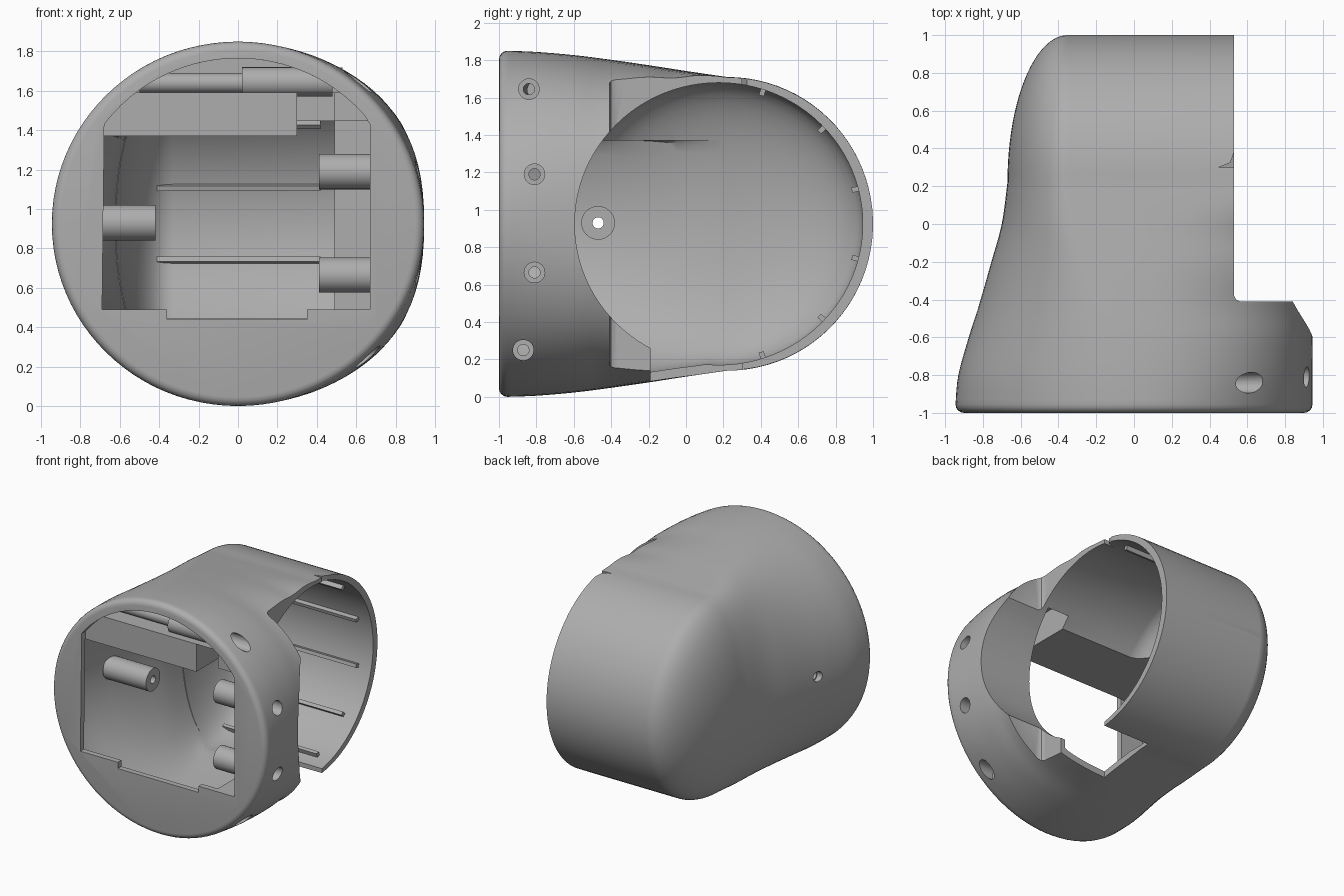
import bpy, bmesh, math

if "Cube" in bpy.data.objects:
    bpy.data.objects.remove(bpy.data.objects["Cube"], do_unlink=True)

CZ = 0.925                      # height of the main axis
VOID_Y, VOID_R = 0.175, 0.77    # inner drum
WALL = 0.05

grey = bpy.data.materials.new("plain_grey")
grey.use_nodes = True
colour = (0.42, 0.42, 0.42, 1)
grey.diffuse_color = colour
grey.node_tree.nodes["Principled BSDF"].inputs["Base Color"].default_value = colour


def loft(name, rings):
    """Closed solid skinned through rings of equal point count."""
    bm = bmesh.new()
    loops = [[bm.verts.new(p) for p in ring] for ring in rings]
    n = len(loops[0])
    for a, b in zip(loops, loops[1:]):
        for i in range(n):
            j = (i + 1) % n
            bm.faces.new((a[i], a[j], b[j], b[i]))
    bm.faces.new(loops[0])
    bm.faces.new(loops[-1])
    bmesh.ops.recalc_face_normals(bm, faces=bm.faces)
    mesh = bpy.data.meshes.new(name)
    bm.to_mesh(mesh)
    bm.free()
    mesh.materials.append(grey)
    obj = bpy.data.objects.new(name, mesh)
    bpy.context.collection.objects.link(obj)
    return obj


def prism(name, pts, axis, lo, hi):
    def place(p, d):
        q = list(p)
        q.insert("xyz".index(axis), d)
        return q
    return loft(name, [[place(p, d) for p in pts] for d in (lo, hi)])


def box(name, x, y, z):
    return prism(name, [(x[0], y[0]), (x[1], y[0]), (x[1], y[1]), (x[0], y[1])], "z", *z)


def circle(a, b, r, n=32):
    return [(a + r * math.cos(2 * math.pi * i / n), b + r * math.sin(2 * math.pi * i / n))
            for i in range(n)]


def rod(name, y, z, r, lo, hi):
    return prism(name, circle(y, z, r), "x", lo, hi)


def cut(obj, cutters):
    """Subtract the cutters, bake the result and remove them."""
    for c in cutters:
        c.hide_render = True
        m = obj.modifiers.new("cut", "BOOLEAN")
        m.operation, m.solver, m.object = "DIFFERENCE", "EXACT", c
    graph = bpy.context.evaluated_depsgraph_get()
    mesh = bpy.data.meshes.new_from_object(obj.evaluated_get(graph))
    obj.modifiers.clear()
    obj.data = mesh
    for c in cutters:
        bpy.data.objects.remove(c, do_unlink=True)


def smooth(obj):
    bpy.ops.object.select_all(action="DESELECT")
    obj.select_set(True)
    bpy.context.view_layer.objects.active = obj
    bpy.ops.object.shade_smooth_by_angle(angle=math.radians(28))


# Outer shell: round front blending into a drum with a domed left end
# columns: y, left edge, right edge, crown x, half height, right squareness
stations = [
    (-0.955, -0.945, 0.945, 0.0, 0.925, 2),
    (-0.8, -0.93, 0.945, -0.03, 0.919, 2.2),
    (-0.6, -0.875, 0.945, -0.08, 0.902, 2.4),
    (-0.41, -0.815, 0.94, -0.15, 0.878, 2.6),
    (-0.2, -0.755, 0.94, -0.23, 0.848, 3.4),
    (0.0, -0.70, 0.94, -0.31, 0.817, 4.6),
    (0.22, -0.67, 0.94, -0.35, 0.785, 10),
]


def spline(p0, p1, p2, p3, t):
    return [b + 0.5 * t * (c - a + t * (2 * a - 5 * b + 4 * c - d + t * (3 * (b - c) + d - a)))
            for a, b, c, d in zip(p0, p1, p2, p3)]


def section(y, left, right, crown, half, n, count=96):
    ring = []
    for i in range(count):
        t = 2 * math.pi * i / count
        co, si = math.cos(t), math.sin(t)
        e, width = (2 / n, right - crown) if co > 0 else (1, crown - left)
        x = crown + math.copysign(width * abs(co) ** e, co)
        ring.append((x, y, CZ + math.copysign(half * abs(si) ** e, si)))
    return ring


rows = []
last = len(stations) - 1
for i in range(last):
    quad = [stations[min(max(i + d, 0), last)] for d in (-1, 0, 1, 2)]
    rows += [spline(*quad, k / 4) for k in range(4)]
rings = []
for k in range(4):                          # rounded front lip
    a = math.radians(k * 22.5)
    s = 0.045 * (1 - math.sin(a))
    rings.append(section(-0.955 - 0.045 * math.cos(a), s - 0.945, 0.945 - s, 0, 0.925 - s, 2))
rings += [section(*row) for row in rows]
for k in range(23):                         # half-round back
    a = math.radians(4 * k)
    f = math.cos(a)
    rings.append(section(0.22 + 0.78 * math.sin(a), -0.35 - 0.32 * f, 0.94, -0.35, 0.785 * f, 10))
shell = loft("shell", rings)

# Hollow that follows the shell below the shelf, behind the front plate
hollow = loft("hollow_cutter", [
    [(min(x, 0.49), y, min(z, 1.37))
     for x, y, z in section(y, left + WALL, right - WALL, crown, half - WALL, n)]
    for y, left, right, crown, half, n in rows])

# Inner drum void, domed on the left
profile = [(1.3, 1)] + [(-0.33 - 0.29 * math.sin(math.radians(a)), math.cos(math.radians(a)))
                        for a in range(0, 89, 8)]
void = loft("void_cutter", [[(x, y, CZ + 0.98 * z) for y, z in circle(VOID_Y, 0, VOID_R * r, 96)]
                            for x, r in profile])


def arc(lo, hi, steps=24):
    """Curved top edge of the front window, clamped to its sides."""
    angles = [math.radians(lo + (hi - lo) * i / steps) for i in range(steps + 1)]
    return [(max(-0.69, min(0.67, 0.85 * math.cos(a))), CZ + 0.84 * math.sin(a)) for a in angles]


window = [(-0.69, 0.49), (0.67, 0.49)] + arc(37, 143)

cutters = [
    prism("side_cutter", [(0.53, 1.3), (0.53, -0.38), (0.54, -0.4), (0.56, -0.41),
                          (1.3, -0.41), (1.3, 1.3)], "z", -0.2, 2.1),
    void,
    hollow,
    prism("window_cutter", window, "y", -1.1, -0.953),
    prism("recess_cutter", arc(52.4, 127.6), "y", -1.1, -0.74),
    box("right_pocket_cutter", (0.4, 0.67), (-0.97, -0.65), (0.49, 1.45)),
    box("shelf_gap_cutter", (0.3, 0.49), (-0.97, -0.38), (1.3, 1.59)),
    box("sill_cutter", (-0.36, 0.35), (-1.1, -0.9), (0.44, 0.6)),
    box("top_nick_cutter", (-0.01, 0.02), (-1.1, -0.8), (1.7, 1.765)),
    box("lower_notch_cutter", (0.12, 0.7), (-0.19, 0.3), (-0.1, 0.4)),
    prism("upper_slit_cutter", [(0.45, 0.3), (0.6, 0.3), (0.6, 0.4), (0.53, 0.38), (0.51, 0.325)],
          "z", 1.5, 1.9),
    rod("left_bore_cutter", -0.47, 0.93, 0.04, -1.1, -0.7),
]
# Screw bores: y, z, seat x
screws = [(-0.84, 1.645, 0.48), (-0.81, 1.19, 0.8), (-0.81, 0.665, 0.8), (-0.87, 0.25, 0.56)]
for y, z, seat in screws:
    cutters.append(rod("screw_seat_cutter", y, z, 0.055, seat, 1.2))
    cutters.append(rod("screw_bore_cutter", y, z, 0.03, 0.35, seat + 0.05))
cut(shell, cutters)
smooth(shell)

# Hollow screw posts: name, y, z, radius, x range
posts = [
    ("left_post", -0.47, 0.93, 0.09, -0.8, -0.42),
    ("upper_side_post", -0.81, 1.19, 0.09, 0.41, 0.72),
    ("lower_side_post", -0.81, 0.665, 0.09, 0.41, 0.72),
    ("top_post", -0.84, 1.645, 0.075, 0.02, 0.48),
]
for name, y, z, r, lo, hi in posts:
    post = rod(name, y, z, r, lo, hi)
    cut(post, [rod("post_bore_cutter", y, z, 0.03, lo - 0.1, hi + 0.1)])
    smooth(post)
smooth(rod("top_rail", -0.8, 1.64, 0.05, -0.5, 0.02))

# Slim ribs along the inside of the drum
for deg in (-72, -43, -14.4, 14.4, 43, 72):
    a = math.radians(deg)
    ca, sa = math.cos(a), math.sin(a)
    pts = [(VOID_Y + r * ca - w * sa, CZ + 0.98 * (r * sa + w * ca))
           for r, w in ((0.735, -0.014), (0.78, -0.014), (0.78, 0.014), (0.735, 0.014))]
    prism("drum_rib", pts, "x", -0.41, 0.42)
